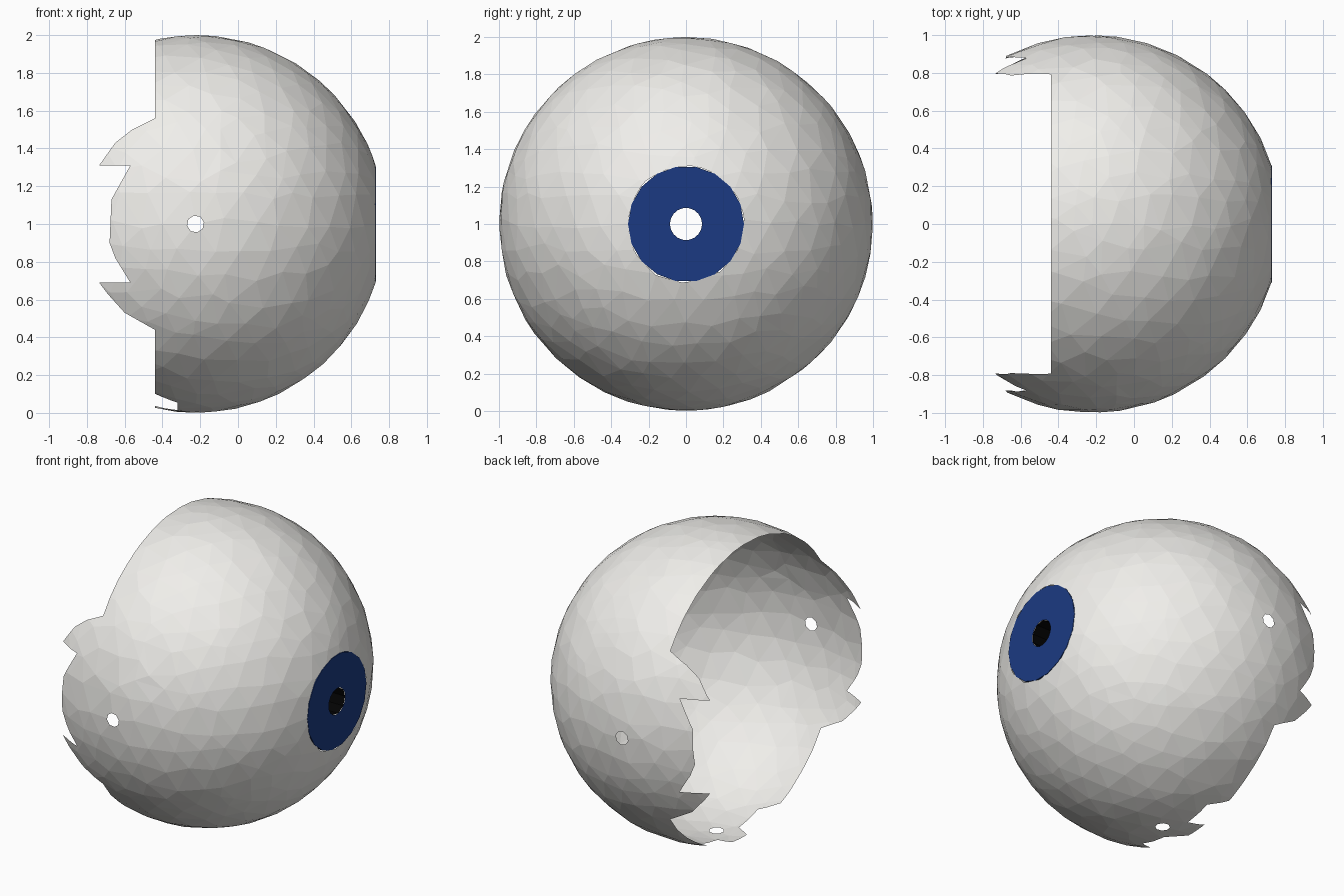
import bpy, bmesh, math, random
from mathutils import Vector
from mathutils.geometry import intersect_point_line

if "Cube" in bpy.data.objects:
    bpy.data.objects.remove(bpy.data.objects["Cube"])

random.seed(4)
CX = -0.22  # sphere centre in x


def finish(bm, name, color):
    me = bpy.data.meshes.new(name)
    bm.to_mesh(me)
    bm.free()
    ob = bpy.data.objects.new(name, me)
    bpy.context.collection.objects.link(ob)
    mat = bpy.data.materials.new(name + "_colour")
    mat.diffuse_color = (*color, 1)
    mat.use_nodes = True
    mat.node_tree.nodes["Principled BSDF"].inputs["Base Color"].default_value = mat.diffuse_color
    me.materials.append(mat)
    return ob


def inside(p, poly):
    hit = False
    for i, a in enumerate(poly):
        b = poly[i - 1]
        if (a[1] > p[1]) != (b[1] > p[1]):
            if p[0] < (b[0] - a[0]) * (p[1] - a[1]) / (b[1] - a[1]) + a[0]:
                hit = not hit
    return hit


def score(bm, poly, k, region):
    """Slice mesh edges along a polygon projected onto axes (x, k)."""
    for i, b in enumerate(poly):
        a = Vector((*poly[i - 1], 0))
        b = Vector((*b, 0))
        near = []
        for f in bm.faces:
            c = f.calc_center_median()
            if not region(c):
                continue
            p = Vector((c.x, c[k], 0))
            q, t = intersect_point_line(p, a, b)
            q = a.lerp(b, min(1, max(0, t)))
            if (p - q).length < 0.16:
                near.append(f)
        geom = near + list({e for f in near for e in f.edges}) + list({v for f in near for v in f.verts})
        co, no = Vector(), Vector()
        d = b - a
        co.x, co[k] = a.x, a.y
        no.x, no[k] = d.y, -d.x
        bmesh.ops.bisect_plane(bm, geom=geom, dist=1e-5, plane_co=co, plane_no=no.normalized())


def drop(bm, test):
    faces = [f for f in bm.faces if test(f.calc_center_median())]
    bmesh.ops.delete(bm, geom=faces, context='FACES')


# Faceted shell with slightly irregular triangles
bm = bmesh.new()
bmesh.ops.create_icosphere(bm, subdivisions=4, radius=1)
for v in bm.verts:
    if max(map(abs, v.co)) < 0.995:
        v.co += Vector([random.uniform(-0.035, 0.035) for _ in range(3)])
    v.co = v.co.normalized() + Vector((CX, 0, 1))

# Flat opening for the iris
bmesh.ops.bisect_plane(bm, geom=bm.verts[:] + bm.edges[:] + bm.faces[:], dist=1e-5,
                       plane_co=(0.728, 0, 0), plane_no=(1, 0, 0), clear_outer=True)

# Open back with jagged flaps on both sides
flap = [(-0.44, 1.56), (-0.56, 1.5), (-0.65, 1.43), (-0.735, 1.31), (-0.57, 1.31),
        (-0.67, 1.13), (-0.68, 0.9), (-0.65, 0.82), (-0.57, 0.69), (-0.735, 0.69),
        (-0.69, 0.63), (-0.6, 0.53), (-0.44, 0.44)]
bmesh.ops.bisect_plane(bm, geom=bm.verts[:] + bm.edges[:] + bm.faces[:], dist=1e-5,
                       plane_co=(-0.44, 0, 0), plane_no=(1, 0, 0))
score(bm, flap, 2, lambda c: c.x < -0.4 and abs(c.y) > 0.4)
drop(bm, lambda c: c.x < -0.44 and not inside((c.x, c.z), flap))

# Notches leaving a small tongue at the bottom
for notch in ([(-0.46, 0.14), (-0.32, 0.126), (-0.32, 0.306), (-0.46, 0.38)],
              [(-0.46, 0.0), (-0.32, -0.1), (-0.32, -0.3), (-0.46, -0.38)]):
    low = lambda c: c.z < 0.4
    score(bm, notch, 1, low)
    drop(bm, lambda c: low(c) and inside((c.x, c.y), notch))

# Small round holes: both sides and bottom
for k, mid, low in ((2, 1, lambda c: c.y < -0.8), (2, 1, lambda c: c.y > 0.8),
                    (1, 0, lambda c: c.z < 0.2)):
    ring = [(CX - 0.005 + 0.045 * math.cos(i * math.pi / 4 + 0.2),
             mid + 0.045 * math.sin(i * math.pi / 4 + 0.2)) for i in range(8)]
    score(bm, ring, k, low)
    drop(bm, lambda c: low(c) and inside((c.x, c[k]), ring))
finish(bm, "eyeball_shell", (0.87, 0.86, 0.83))


# Rings joined into strips around the x axis
def lathe(name, profile, n, color):
    bm = bmesh.new()
    rings = [[bm.verts.new((x, r * math.cos(2 * math.pi * i / n), 1 + r * math.sin(2 * math.pi * i / n)))
              for i in range(n)] for x, r in profile]
    for a, b in zip(rings, rings[1:]):
        for i in range(n):
            j = (i + 1) % n
            bm.faces.new((a[i], b[i], b[j], a[j]))
    bmesh.ops.recalc_face_normals(bm, faces=bm.faces)
    return finish(bm, name, color)


# Blue iris disc and black pupil tube
lathe("iris", [(0.715, 0.31), (0.73, 0.31), (0.73, 0.086)], 18, (0.011, 0.042, 0.223))
lathe("pupil_tube", [(0.729, 0.087), (0.53, 0.087)], 9, (0.001, 0.001, 0.001))
